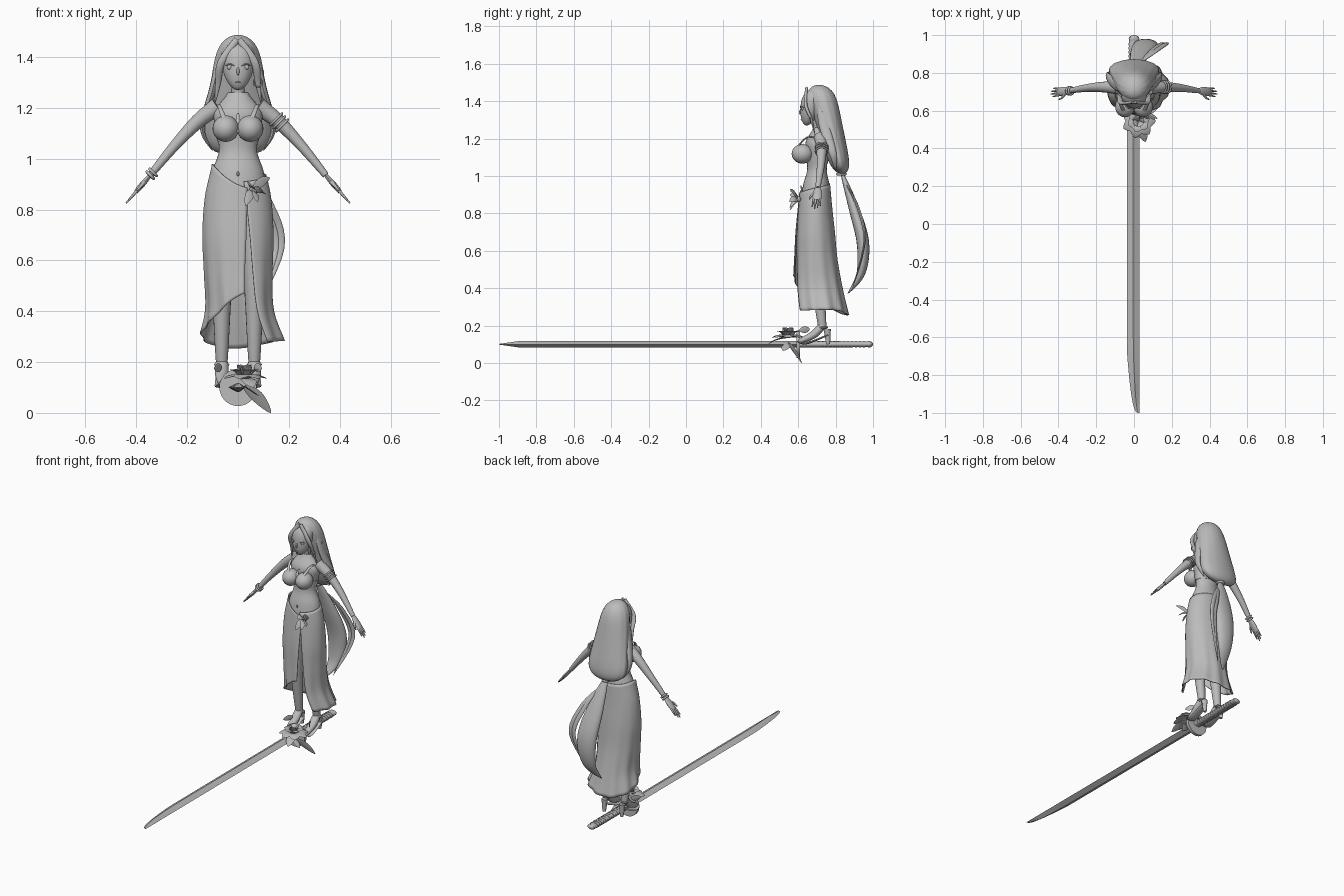
import bpy
import bmesh
from math import sin, cos, pi, radians, sqrt
from mathutils import Vector

cube = bpy.data.objects.get("Cube")
if cube:
    bpy.data.objects.remove(cube)

grey = bpy.data.materials.new("plain grey")
grey.use_nodes = True
colour = (.5, .5, .5, 1)
grey.diffuse_color = colour
grey.node_tree.nodes["Principled BSDF"].inputs["Base Color"].default_value = colour

ACROSS, DEEP, UP = Vector((1, 0, 0)), Vector((0, 1, 0)), Vector((0, 0, 1))


def mix(start, end, t):
    return start + (end - start) * t


def spline(keys, t):
    """Smooth curve through evenly spaced numbers or vectors."""
    last = len(keys) - 1
    i = min(int(t * last), last - 1)
    f = t * last - i
    before, a, b, after = (keys[max(0, min(last, i + j))] for j in (-1, 0, 1, 2))
    bend = (before * 2 - a * 5 + b * 4 - after) + (a * 3 - b * 3 + after - before) * f
    return a + (b - before + bend * f) * (f / 2)


def steps(count):
    return [i / count for i in range(count + 1)]


def around(count):
    return [2 * pi * i / count for i in range(count)]


def finish(name, ob, angle=50):
    ob.name = name
    ob.data.materials.append(grey)
    bpy.ops.object.select_all(action='DESELECT')
    ob.select_set(True)
    bpy.context.view_layer.objects.active = ob
    bpy.ops.object.transform_apply(location=True, rotation=True, scale=True)
    bpy.ops.object.shade_smooth_by_angle(angle=radians(angle))
    return ob


def skin(name, rings, closed=True, angle=50):
    """Joins rings of points into one surface."""
    bm = bmesh.new()
    rows = [[bm.verts.new(point) for point in ring] for ring in rings]
    count = len(rows[0])
    for a, b in zip(rows, rows[1:]):
        for i in range(count if closed else count - 1):
            j = (i + 1) % count
            bm.faces.new((a[i], a[j], b[j], b[i]))
    if closed:
        bm.faces.new(rows[0])
        bm.faces.new(rows[-1])
    bmesh.ops.recalc_face_normals(bm, faces=bm.faces)
    mesh = bpy.data.meshes.new(name)
    bm.to_mesh(mesh)
    bm.free()
    ob = bpy.data.objects.new(name, mesh)
    bpy.context.collection.objects.link(ob)
    return finish(name, ob, angle)


def limb(name, points, thick, end=.001, swell=0, flat=1, wide=ACROSS, sides=12):
    """Tapered tube along a smooth path, flattened across the wide direction."""
    points = [Vector(p) for p in points]
    along = steps(6 * (len(points) - 1))
    path = [spline(points, t) for t in along]
    rings = []
    for i, t in enumerate(along):
        ahead = (path[min(i + 1, len(path) - 1)] - path[max(i - 1, 0)]).normalized()
        u = (wide - ahead * ahead.dot(wide)).normalized()
        v = ahead.cross(u) * flat
        r = mix(thick, end, t) + swell * sin(pi * t)
        rings.append([path[i] + (u * cos(a) + v * sin(a)) * r for a in around(sides)])
    return skin(name, rings)


def leaf(name, base, tip, width, wide, bow=0):
    """Thin pointed leaf from base to tip, arched upward by bow."""
    base, tip = Vector(base), Vector(tip)
    middle = (base + tip) / 2 + UP * bow
    return limb(name, [base, middle, tip], width * .3, swell=width * .8, flat=.12, wide=wide, sides=8)


def egg(name, top, bottom, centre, widths, depths, power, ripple=0):
    """Upright rounded form; each pair runs from its top to its bottom."""
    rings = []
    for t in [(1 - cos(pi * s)) / 2 for s in steps(24)]:
        r = sqrt(max(.001, 1 - abs(2 * t - 1) ** power))
        rings.append([(mix(*widths, t) * r * sin(a) * (1 + ripple * cos(14 * a)),
                       mix(*centre, t) - mix(*depths, t) * r * cos(a),
                       mix(top, bottom, t)) for a in around(56)])
    return skin(name, rings)


def ball(name, location, size):
    bpy.ops.mesh.primitive_uv_sphere_add(segments=24, ring_count=16, radius=1, location=location)
    bpy.context.object.scale = size
    return finish(name, bpy.context.object)


def hoop(name, location, radius, thick, axis):
    bpy.ops.mesh.primitive_torus_add(major_radius=radius, minor_radius=thick, major_segments=28,
                                     minor_segments=8, location=location)
    bpy.context.object.rotation_euler = Vector(axis).to_track_quat('Z', 'Y').to_euler()
    return finish(name, bpy.context.object)


def pair(ob):
    mirror = ob.modifiers.new("other side", 'MIRROR')
    mirror.use_mirror_merge = False


# Torso, neck and head
def torso_ring(t, grow=0):
    width = spline((.1, .11, .1, .075, .085, .095, .04), t) + grow
    return [(width * sin(a), .69 + .02 * t - width * .7 * cos(a), mix(.8, 1.26, t)) for a in around(28)]


skin("torso", [torso_ring(t) for t in steps(30)])
skin("chest_band", [torso_ring(t, .003) for t in (.58, .62, .66)])
limb("neck", [(0, .72, 1.2), (0, .7, 1.32)], .03, .026)
egg("head", 1.47, 1.27, (.7, .645), (.08, .048), (.08, .04), 2.5)
limb("nose", [(0, .615, 1.36), (0, .606, 1.33)], .002, .003, swell=.003)
limb("mouth", [(-.01, .616, 1.3), (.01, .616, 1.3)], .001, swell=.002, wide=UP)
ball("navel", (0, .615, .94), (.005, .004, .009))
pair(ball("breasts", (.048, .622, 1.118), (.052, .057, .052)))
pair(limb("bust_straps", [(.055, .6, 1.16), (.075, .66, 1.21), (.06, .76, 1.17)], .01, .005, flat=.5))
pair(limb("eyelids", [(.015, .61, 1.365), (.033, .614, 1.372), (.05, .63, 1.365)], .001, swell=.002, wide=UP))
pair(ball("eyes", (.033, .623, 1.36), (.011, .007, .01)))

# Hair mass, front locks, and the long tied tail
egg("back_hair", 1.487, 1.01, (.71, .835), (.08, .15), (.083, .055), 6, ripple=.012)
pair(limb("face_locks", [(.004, .645, 1.47), (.065, .64, 1.38), (.078, .67, 1.3), (.09, .69, 1.22)],
          .012, swell=.008, flat=.6))
pair(limb("shoulder_locks", [(.075, .73, 1.38), (.1, .74, 1.27), (.14, .785, 1.12), (.1, .8, 1.03)],
          .03, swell=.01, flat=.5, wide=DEEP))
hoop("hair_tie", (0, .832, 1.01), .02, .008, UP)
limb("hair_tail", [(0, .832, 1.02), (.03, .89, .85), (.06, .945, .65), (.05, .935, .48), (.01, .865, .37)],
     .012, swell=.06, flat=.5, sides=20)
for shift in (0, .02):
    limb("tail_strand", [(.04, .86, .95), (.12 - shift, .92, .83), (.17 - shift, .955, .65), (.07, .89, .4)],
         .006, swell=.012, flat=.5)

# Arms and hands
wrist, reach = Vector((.345, .705, .935)), Vector((.095, -.01, -.11))
pair(limb("arms", [(.08, .72, 1.205), (.16, .725, 1.145), (.25, .72, 1.05), wrist], .036, .013, wide=DEEP, sides=16))
pair(limb("palms", [wrist, wrist + reach * .6], .014, .018, swell=.008, flat=.45, wide=DEEP))
for i, length in enumerate((.9, 1, .96, .85)):
    spread = DEEP * (i - 1.5) * .011
    pair(limb("fingers", [wrist + reach * .5 + spread, wrist + reach * length + spread * 1.3], .007, .003))
pair(limb("thumbs", [wrist + reach * .15, wrist + reach * .35 - DEEP * .03, wrist + reach * .55 - DEEP * .04],
          .01, .003))

# Legs and heeled shoes
ankle = Vector((.064, .73, .18))
toe = ankle + Vector((0, -.125, -.065))
pair(limb("legs", [(.055, .69, .88), (.063, .7, .5), ankle], .057, .021, sides=18))
pair(limb("feet", [ankle + UP * .02, ankle - DEEP * .05 - UP * .03, toe], .024, .012, swell=.008, flat=.8))
pair(limb("soles", [ankle + DEEP * .03 - UP * .03, toe + DEEP * .04 - UP * .01, toe - DEEP * .01],
          .02, .015, swell=.01, flat=.2))
pair(limb("heels", [ankle + DEEP * .025, ankle + DEEP * .03 - UP * .08], .02, .01))
pair(hoop("ankle_straps", ankle + UP * .01, .025, .005, UP))
pair(leaf("shoe_petals", ankle - DEEP * .07, toe + ACROSS * .03 + UP * .06, .018, UP))

# Jewellery and feathers
pair(limb("necklace", [(0, .64, 1.175), (.025, .665, 1.205), (.045, .7, 1.235)], .003, .003))
leaf("pendant", (0, .63, 1.18), (0, .59, 1.1), .009, ACROSS)
for i in range(3):
    hoop("arm_band", Vector((.15, .725, 1.155)) + (ACROSS - UP) * .012 * i, .032, .005, ACROSS - UP)
for i in (0, .1):
    hoop("wrist_band", Vector((-wrist.x, wrist.y, wrist.z)) + (ACROSS + UP) * i / 9, .019, .006, ACROSS + UP)
hoop("earring", (.078, .665, 1.3), .017, .003, DEEP)
for rise in (-.06, -.03, .03):
    leaf("hair_feather", (.078, .72, 1.34), (.13 - abs(rise), .73, 1.32 + rise), .012, UP, bow=-.015)


# Wrapped skirt, open at the front left, with a slanting hem
def skirt_point(u, v):
    a = mix(mix(.2, .62, v), 2 * pi + mix(.3, .15, v), u)
    top = spline((.91, .94, .96, .975, .885), u)
    hem = spline((.28, .285, .255, .335, .47), u)
    z = mix(top, hem, v)
    down = min(1, max(0, (1 - z) / .75))
    drift = down ** 4
    fold = 1 + .035 * v * v * sin(11 * a) + .05 * max(0, u - .85)
    width = spline((.1, .13, .14, .135, .135, .175), down) * fold
    depth = spline((.078, .09, .105, .115, .13, .14), down) * fold
    return (.02 * drift + width * sin(a), .69 + .04 * drift - depth * cos(a), z)


skirt = skin("skirt", [[skirt_point(u, v) for u in steps(72)] for v in steps(36)], closed=False)
skirt.modifiers.new("cloth", 'SOLIDIFY').thickness = .005

# Knot on the hip
knot = Vector((.06, .6, .875))
ball("hip_knot", knot, (.016, .014, .016))
for along, rise in ((.065, .05), (.05, -.015), (.015, -.045), (-.02, .025), (-.03, -.06)):
    leaf("hip_knot_leaf", knot, knot + ACROSS * along + UP * rise - DEEP * .045, .018, UP - ACROSS, bow=.01)

# Sword: diamond-section blade, round guard and wrapped grip
guard = Vector((0, .6, .1))
blade = []
for t in steps(20):
    run = 1.6 * t * t
    left = .022 - .06 * min(1, run * 3) ** .4
    high = UP * .018 * min(1, .1 + run * 8)
    right_edge, left_edge = Vector((.03, run - 1, guard.z)), Vector((left, run - 1, guard.z))
    spine = (left_edge + right_edge) / 2
    blade.append([left_edge, spine + high, right_edge, spine - high])
skin("blade", blade, angle=20)
limb("guard", [guard - DEEP * .01, guard + DEEP * .01], .073, .073, sides=36)
limb("grip", [guard, guard + DEEP * .39], .028, .026, flat=.6)
ball("pommel", guard + DEEP * .38, (.028, .02, .017))
for i in range(16):
    start = guard + DEEP * (.03 + .021 * i)
    limb("grip_wrap", [start, start + DEEP * .012], .03, .03, flat=.6)

# Flower and leaves resting at the guard
heart = Vector((.025, .545, .135))
for count, spread, rise in ((7, .09, 0), (6, .06, .035), (4, .03, .055)):
    for a in around(count):
        out = ACROSS * cos(a + rise * 9) + DEEP * sin(a + rise * 9)
        leaf("petal", heart, heart + out * spread + UP * rise, .02 + spread / 5, out.cross(UP), bow=.012)
leaf("low_leaf", heart - UP * .03, (.13, .62, 0), .024, ACROSS + UP, bow=.01)
leaf("front_leaf", heart, heart + Vector((.035, -.11, -.035)), .03, ACROSS, bow=.01)
leaf("side_leaf", heart - UP * .03, heart + Vector((.06, -.025, -.07)), .022, DEEP)
